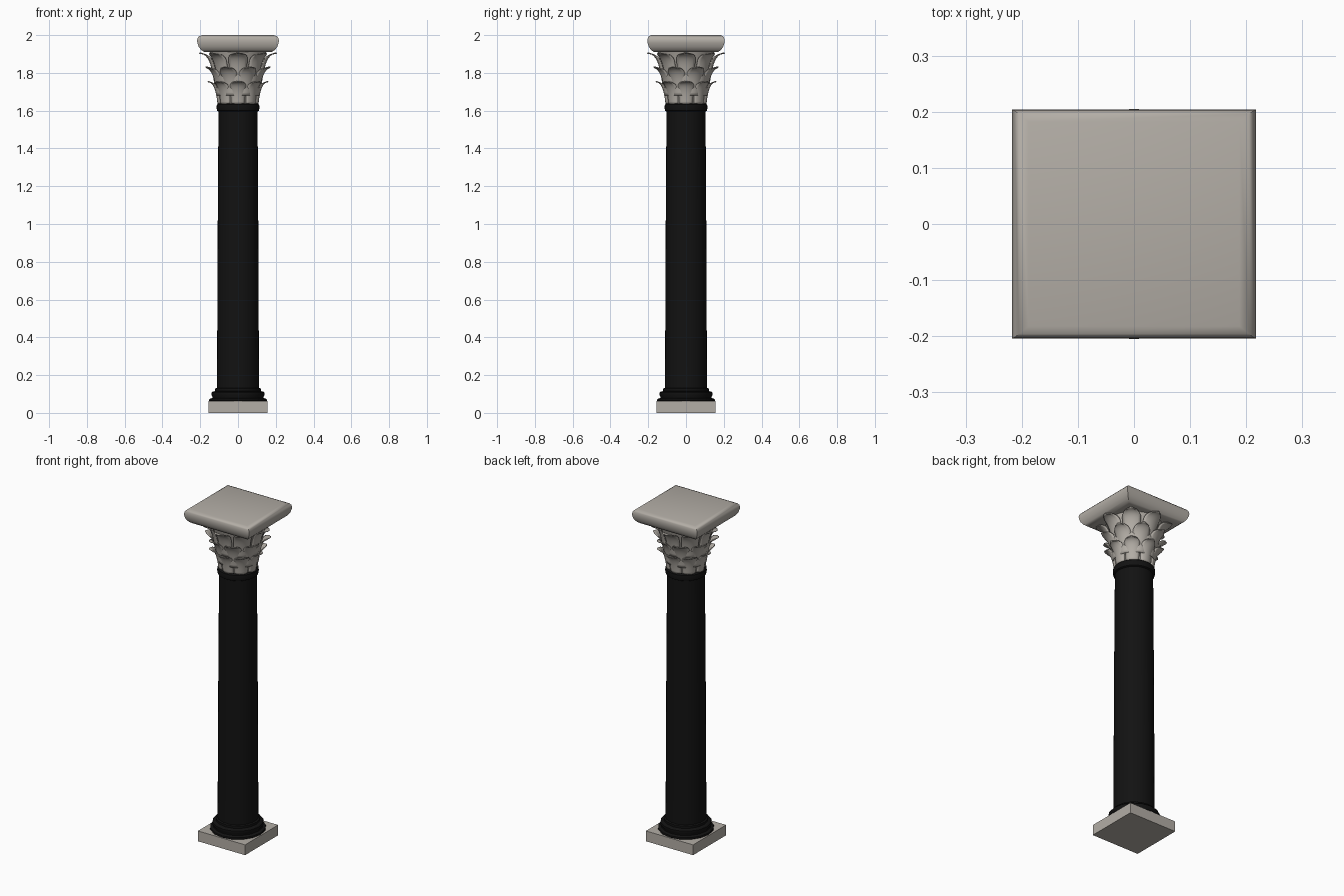
import bpy, bmesh
from math import sin, cos, pi, sqrt, radians
from mathutils import Vector
from mathutils.geometry import interpolate_bezier

if "Cube" in bpy.data.objects:
    bpy.data.objects.remove(bpy.data.objects["Cube"])


def material(name, rgb):
    m = bpy.data.materials.new(name)
    m.diffuse_color = (*rgb, 1)
    m.use_nodes = True
    m.node_tree.nodes["Principled BSDF"].inputs["Base Color"].default_value = m.diffuse_color
    return m


stone = material("pale_stone", (0.45, 0.42, 0.38))
black = material("black_marble", (0.006, 0.006, 0.006))


def finish(name, bm, mat, angle=40):
    bmesh.ops.recalc_face_normals(bm, faces=bm.faces)
    me = bpy.data.meshes.new(name)
    bm.to_mesh(me)
    bm.free()
    ob = bpy.data.objects.new(name, me)
    bpy.context.collection.objects.link(ob)
    me.materials.append(mat)
    bpy.ops.object.select_all(action='DESELECT')
    ob.select_set(True)
    bpy.context.view_layer.objects.active = ob
    bpy.ops.object.shade_smooth_by_angle(angle=radians(angle))
    return ob


def loft(name, rings, mat, angle=40):
    """Skin a stack of closed rings and cap both ends."""
    bm = bmesh.new()
    vs = [[bm.verts.new(p) for p in ring] for ring in rings]
    n = len(vs[0])
    for a, b in zip(vs, vs[1:]):
        for i in range(n):
            bm.faces.new((a[i], a[(i + 1) % n], b[(i + 1) % n], b[i]))
    bm.faces.new(vs[0])
    bm.faces.new(vs[-1])
    return finish(name, bm, mat, angle)


def lathe(name, profile, mat, sides):
    rings = [[(r * cos(2 * pi * i / sides), r * sin(2 * pi * i / sides), z)
              for i in range(sides)] for r, z in profile]
    return loft(name, rings, mat)


def square_stack(name, profile, mat, angle=40):
    rings = [[(sx * x, sy * y, z) for sx, sy in ((-1, -1), (1, -1), (1, 1), (-1, 1))]
             for x, y, z in profile]
    return loft(name, rings, mat, angle)


# Square plinth
square_stack("plinth", [(0.157, 0.157, 0), (0.157, 0.157, 0.062)], stone)

# Moulded black base
lathe("shaft_base", [(0.15, 0.06), (0.154, 0.065), (0.152, 0.073), (0.136, 0.079),
                     (0.136, 0.086), (0.141, 0.094), (0.14, 0.107), (0.134, 0.113),
                     (0.121, 0.115), (0.121, 0.128), (0.112, 0.133)], black, 16)

# Tapered shaft and its neck ring
lathe("shaft", [(0.112, 0.12), (0.11, 0.4), (0.108, 0.9), (0.105, 1.35), (0.103, 1.62)], black, 32)
lathe("neck_ring", [(0.103, 1.595), (0.111, 1.6), (0.114, 1.615), (0.112, 1.632),
                    (0.104, 1.639)], black, 32)

# Flared bell behind the leaves
lathe("capital_bell", [(0.098, 1.62), (0.1, 1.68), (0.108, 1.75), (0.122, 1.82),
                       (0.138, 1.87), (0.152, 1.915)], stone, 32)


def leaf_row(name, controls, half_width, offset, count=8):
    """Ring of round-tipped leaves that curl outward along a bezier spine."""
    rows, cols = 15, 7
    spine = interpolate_bezier(*[Vector((r, 0, z)) for r, z in controls], rows)
    bm = bmesh.new()
    for k in range(count):
        mid = 2 * pi * (k + offset) / count
        grid = []
        for j, p in enumerate(spine):
            t = j / (rows - 1)
            if t < 0.6:
                w = 0.8 + 0.2 * t / 0.6
            else:
                w = sqrt(max(0.02, 1 - ((t - 0.6) / 0.4) ** 2))
            line = []
            for i in range(cols):
                s = 2 * i / (cols - 1) - 1
                a = mid + s * w * half_width / p.x
                r = p.x - 0.008 * s * s * w
                line.append(bm.verts.new((r * cos(a), r * sin(a), p.z - 0.004 * s * s * t)))
            grid.append(line)
        for a, b in zip(grid, grid[1:]):
            for i in range(cols - 1):
                bm.faces.new((a[i], a[i + 1], b[i + 1], b[i]))
    ob = finish(name, bm, stone, 50)
    mod = ob.modifiers.new("thickness", 'SOLIDIFY')
    mod.thickness = 0.005
    mod.offset = 0


# Three staggered rows of leaves
leaf_row("lower_leaves", [(0.106, 1.635), (0.113, 1.70), (0.125, 1.752), (0.16, 1.755)], 0.046, 0)
leaf_row("middle_leaves", [(0.113, 1.68), (0.122, 1.76), (0.138, 1.825), (0.183, 1.832)], 0.05, 0.5)
leaf_row("upper_leaves", [(0.123, 1.74), (0.138, 1.84), (0.150, 1.902), (0.205, 1.906)], 0.054, 0)

# Rounded square abacus
square_stack("abacus", [(0.165, 0.158, 1.91), (0.181, 0.172, 1.912), (0.196, 0.186, 1.922),
                        (0.208, 0.197, 1.938), (0.215, 0.203, 1.958), (0.217, 0.204, 1.972),
                        (0.213, 0.202, 1.986), (0.205, 0.196, 1.995), (0.188, 0.182, 2.0)],
             stone, 45)
